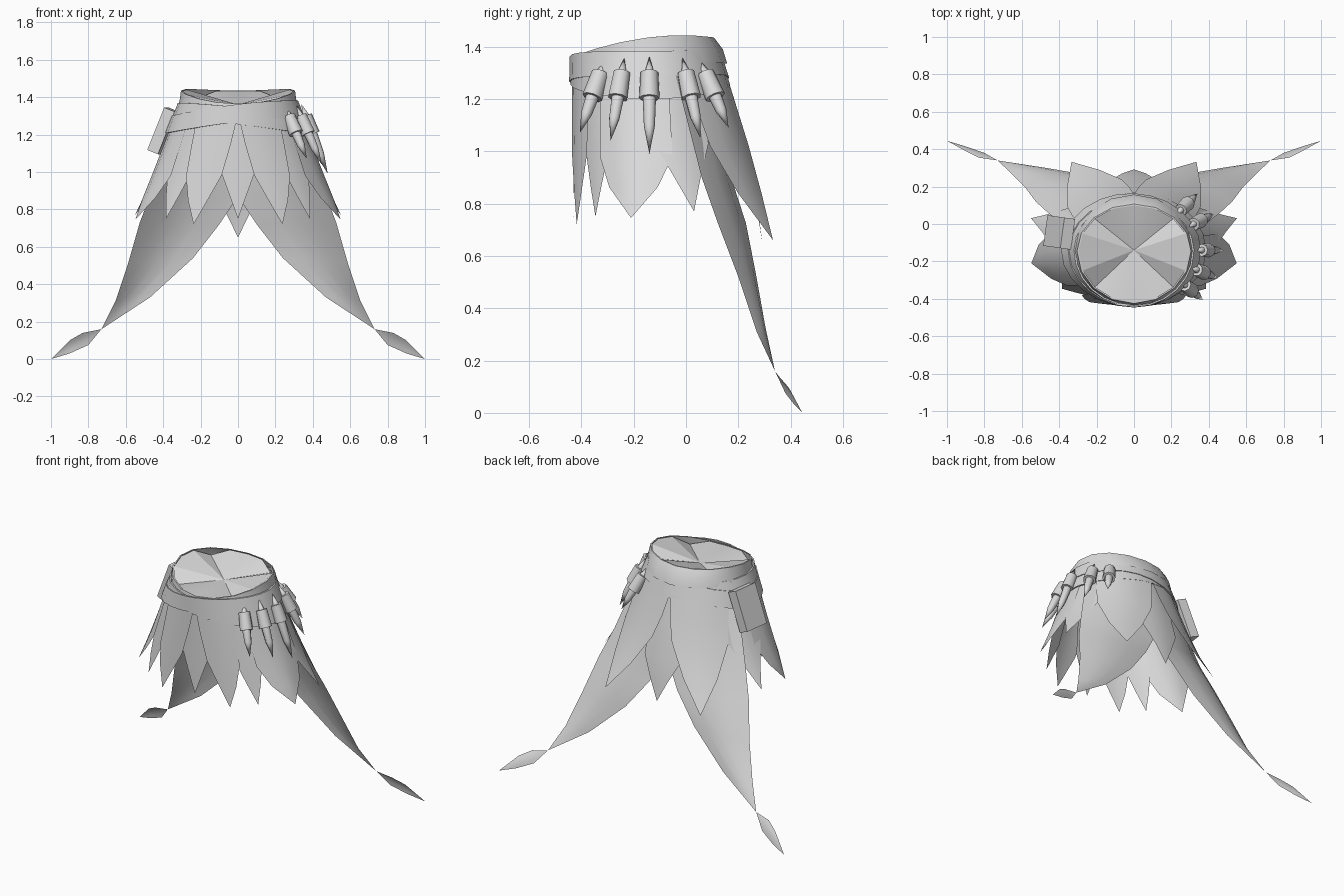
import bpy, bmesh, math
from mathutils import Vector, Matrix

if "Cube" in bpy.data.objects:
    bpy.data.objects.remove(bpy.data.objects["Cube"])

grey = bpy.data.materials.new("plain_grey")
grey.diffuse_color = (0.7, 0.7, 0.7, 1)
grey.use_nodes = True
grey.node_tree.nodes["Principled BSDF"].inputs["Base Color"].default_value = grey.diffuse_color


def finish(name, bm, angle=40):
    bmesh.ops.remove_doubles(bm, verts=bm.verts, dist=0.0005)
    me = bpy.data.meshes.new(name)
    bm.to_mesh(me)
    bm.free()
    ob = bpy.data.objects.new(name, me)
    bpy.context.collection.objects.link(ob)
    me.materials.append(grey)
    bpy.ops.object.select_all(action='DESELECT')
    ob.select_set(True)
    bpy.context.view_layer.objects.active = ob
    bpy.ops.object.shade_smooth_by_angle(angle=math.radians(angle))
    return ob


def loft(bm, rows, closed=False):
    """Bridge rows of points into a sheet or tube."""
    grid = [[bm.verts.new(p) for p in r] for r in rows]
    for a, b in zip(grid, grid[1:]):
        n = len(a)
        for i in range(n if closed else n - 1):
            j = (i + 1) % n
            bm.faces.new((a[i], b[i], b[j], a[j]))


def skirt(deg, z, k=1.0):
    """Point on the flared skirt: fuller at the back, straight in front."""
    a = math.radians(deg)
    t = (1.3 - z) / 0.55
    c, s = math.cos(a), math.sin(a)
    ry = 0.29 + (0.17 if s > 0 else 0.01) * t
    return Vector(((0.335 + 0.205 * t) * c * k, -0.14 + ry * s * k, z))


def petal(name, mid, tip_z, base, shoulder, k=1.0, layer=1.0, shoulder_z=0.97, shift=0, low=0.45):
    bm = bmesh.new()
    half_z = (shoulder_z + tip_z) / 2
    rows = []
    for z, w, c in ((1.31, base, mid + shift), (1.15, (base + shoulder) / 2, mid + shift * 0.6),
                    (shoulder_z, shoulder, mid + shift * 0.2),
                    (half_z, shoulder * low, mid), (tip_z, 0.0, mid)):
        t = (1.31 - z) / (1.31 - tip_z)
        kk = layer + (k - layer) * t ** 3
        rows.append([skirt(c + w * f, z, kk) for f in (-1, -0.5, 0, 0.5, 1)])
    loft(bm, rows)
    return finish(name, bm)


# Skirt petals, given for the right side and mirrored to the left
for side in ("right", "left"):
    sg = 1 if side == "right" else -1
    for nm, mid, tz, base, sh, k, lay, sz, shift, low in (
            ("front_petal", -65, 0.72, 20, 13, 1.02, 1.015, 0.98, -5, .5),
            ("front_corner_petal", -44, 0.75, 15, 11, 0.99, 0.99, 0.98, 0, .5),
            ("hip_petal", -13, 0.745, 27, 26, 1.04, 1.01, 0.98, 0, .66),
            ("rear_hip_petal", 20, 0.77, 18, 17, 1.1, 0.99, 1.03, 0, .42),
            ("back_petal", 59, 0.66, 31, 22, 1.13, 1.01, 1.02, 1, .5)):
        petal(side + "_" + nm, mid if sg > 0 else 180 - mid, tz, base, sh, k, lay, sz, sg * shift, low)
petal("front_centre_petal", -90, 0.75, 14, 12, 0.97, 0.975, 1.0)
petal("back_centre_petal", 90, 0.65, 20, 16, 0.88, 0.96, 0.9)

# Long trailing tails with a twisted end
edges = [((0, .13, 1.3), (.33, -.04, 1.29)), ((0, .18, .87), (.46, .06, .9)),
         ((.1, .23, .72), (.525, .12, .73)), ((.24, .26, .54), (.585, .20, .52)),
         ((.47, .30, .33), (.655, .27, .31)), ((.73, .34, .16), (.73, .34, .16)),
         ((.80, .38, .075), (.83, .355, .14)), ((.90, .415, .03), (.90, .39, .10)),
         ((1, .445, 0), (1, .445, 0))]
for side, sx in (("right", 1), ("left", -1)):
    bm = bmesh.new()
    rows = []
    for a, b in edges:
        a, b = Vector(a), Vector(b)
        out = Vector((0.45, 0.8, 0.1)) * (b - a).length * 0.1
        row = [a.lerp(b, f) + out * (4 * f * (1 - f)) for f in (0, .25, .5, .75, 1)]
        rows.append([Vector((p.x * sx, p.y, p.z)) for p in row])
    loft(bm, rows)
    finish(side + "_tail", bm)

# Waistband, higher at the sides and back, dipping in front
SEG = 16
angles = [360 * i / SEG for i in range(SEG)]


def rim(deg, scale, drop, back=1.0):
    a = math.radians(deg)
    c, s = math.cos(a), math.sin(a)
    z = 1.4 + 0.035 * s + 0.035 * c * c - drop
    return Vector((0.305 * c * scale, -0.145 + 0.28 * s * scale * (back if s > 0 else 1), z))


bm = bmesh.new()
loft(bm, [[rim(d, s, h, b) for d in angles] for s, h, b in
          ((0.97, 0, .9), (1.0, 0, .9), (1.02, .045, 1), (1.06, 0.10, 1.02))], True)
finish("waistband", bm)

# Fan closing the waist, with sunken diagonal wedges
bm = bmesh.new()
hub = bm.verts.new((0, -0.14, 1.36))
ring = [bm.verts.new(rim(d, 0.97, 0.045 if d % 90 == 45 else 0.003, .9)) for d in angles]
for i in range(SEG):
    bm.faces.new((hub, ring[i], ring[(i + 1) % SEG]))
finish("waist_cap", bm, 15)


def belt(name, right, left, front, back, k, height):
    """Tilted strap whose height is set at its four sides."""
    bm = bmesh.new()
    rows = [[], [], [], []]
    mean = (right + left) / 2
    for d in range(0, 360, 15):
        a = math.radians(d)
        c, s = math.cos(a), math.sin(a)
        z = mean + c * (right - left) / 2 + s * s * ((back if s > 0 else front) - mean)
        kk = k - 0.025 * max(s, 0)
        for r, (dz, dk) in zip(rows, ((.5, -.03), (.5, 0), (-.5, 0), (-.5, -.03))):
            r.append(skirt(d, z + dz * height, kk + dk))
    loft(bm, rows + [rows[0]], True)
    finish(name, bm)


belt("slanted_belt", 1.335, 1.255, 1.315, 1.33, 1.055, 0.095)
belt("tooth_belt", 1.245, 1.325, 1.30, 1.30, 1.04, 0.09)

# Hanging teeth, each held in a sleeve
for i, (deg, tip_z) in enumerate(((-40, 1.07), (-21, 1.04), (0, 0.99), (27, 1.05), (45, 1.09))):
    p = skirt(deg, 1.255, 1.08)
    a = math.radians(deg)
    q = p + Vector((0.10 * math.cos(a), 0.10 * math.sin(a), tip_z - 1.255))
    axis = (q - p).normalized()
    length = (q - p).length
    mat = Matrix.Translation(p) @ axis.to_track_quat('Z', 'Y').to_matrix().to_4x4()

    def circle(h, r, n=8):
        return [mat @ Vector((r * math.cos(2 * math.pi * j / n), r * math.sin(2 * math.pi * j / n), h))
                for j in range(n)]
    bm = bmesh.new()
    loft(bm, [circle(h, r) for h, r in ((-.115, 0), (-.05, .018), (.04, .026),
                                        (length * .6, .021), (length, 0))], True)
    finish("tooth_%d" % (i + 1), bm, 60)
    bm = bmesh.new()
    loft(bm, [circle(h, r) for h, r in ((-.05, .015), (-.05, .034), (.055, .039), (.055, .02))], True)
    finish("tooth_sleeve_%d" % (i + 1), bm, 60)

# Pouch leaning outward on the left hip
bm = bmesh.new()
bmesh.ops.create_cube(bm, size=1, matrix=Matrix.Translation((-.40, -.045, 1.22))
                      @ Matrix.Rotation(math.radians(-8), 4, 'Z')
                      @ Matrix.Rotation(math.radians(22), 4, 'Y')
                      @ Matrix.Diagonal((.062, .165, .245, 1)))
finish("pouch", bm, 20)
